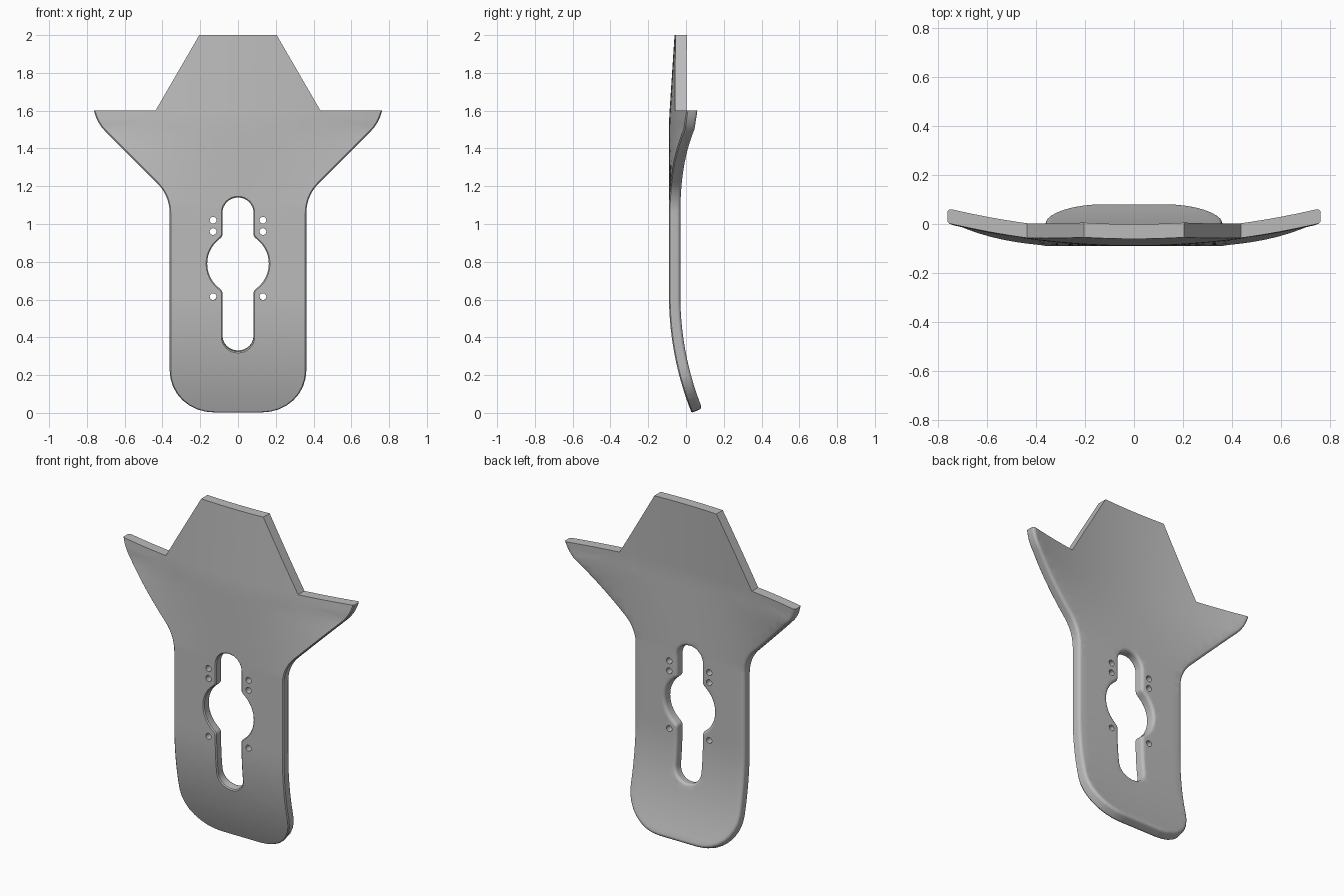
import bpy, bmesh, math
from mathutils import Vector

cube = bpy.data.objects.get("Cube")
if cube:
    bpy.data.objects.remove(cube, do_unlink=True)

THICK = 0.06
FRONT = -0.09
BEND_Z, BEND_R = 0.62, 1.66
SHOULDER = 1.6


def rounded(corners, steps=8):
    """Closed polygon with each corner (x, z, radius) replaced by an arc."""
    out = []
    for i, (x, z, r) in enumerate(corners):
        p = Vector((x, z))
        if r == 0:
            out.append(p)
            continue
        a = (Vector(corners[i - 1][:2]) - p).normalized()
        b = (Vector(corners[(i + 1) % len(corners)][:2]) - p).normalized()
        half = a.angle(b) / 2
        centre = p + (a + b).normalized() * r / math.sin(half)
        start = p + a * r / math.tan(half) - centre
        end = p + b * r / math.tan(half) - centre
        sweep = math.pi - 2 * half
        for k in range(steps + 1):
            t = k / steps
            out.append(centre + (start * math.sin((1 - t) * sweep)
                                 + end * math.sin(t * sweep)) / math.sin(sweep))
    return out


def mirrored(half):
    return half + [(-x, z, r) for x, z, r in reversed(half)]


def inset(loop, dist):
    """Move a loop into the material, leaving the straight top cuts in place."""
    def edge(p, q):
        d = (q - p).normalized()
        cut = min(p.y, q.y) > SHOULDER - 0.005
        return Vector((-d.y, d.x)), 0 if cut else dist
    out = []
    for i, p in enumerate(loop):
        n1, o1 = edge(loop[i - 1], p)
        n2, o2 = edge(p, loop[(i + 1) % len(loop)])
        det = n1.x * n2.y - n1.y * n2.x
        if abs(det) < 0.01:
            out.append(p + (n1 + n2).normalized() * min(o1, o2))
        else:
            out.append(p + Vector((o1 * n2.y - o2 * n1.y, n1.x * o2 - n2.x * o1)) / det)
    return out


def bend(co):
    """Curl the lower end back and sweep the wings and top tab back."""
    x, v, z = co
    if z < BEND_Z:
        t = (BEND_Z - z) / BEND_R
        return Vector((x, FRONT + BEND_R * (1 - math.cos(t)) + v * math.cos(t),
                       BEND_Z - BEND_R * math.sin(t) + v * math.sin(t)))
    sweep = min(max((z - 1.1) / 0.4, 0), 1)
    tilt = max(z - 1.55, 0) * 0.065
    return Vector((x, FRONT + v + 0.156 * x * x * sweep + tilt, z))


# Outer outline, counter-clockwise
outline = rounded(mirrored([
    (0.362, -0.015, 0.235), (0.362, 1.15, 0.22), (0.742, 1.53, 0.22),
    (0.763, SHOULDER, 0), (0.437, SHOULDER, 0), (0.205, 2.0, 0)]))

# Keyhole slot: long rounded slot with a round opening
lobe = [(0.163 * math.cos(a), 0.79 + 0.163 * math.sin(a), 0)
        for a in (math.radians(-50 + 5 * k) for k in range(21))]
slot = rounded(mirrored([(0.082, 0.322, 0.08), (0.082, 0.645, 0.03)] + lobe
                        + [(0.082, 0.935, 0.03), (0.082, 1.14, 0.08)]))[::-1]

# Small screw holes
holes = []
for side in (-1, 1):
    for z in (0.615, 0.96, 1.02):
        holes.append([Vector((side * 0.132 + 0.018 * math.cos(a), z + 0.018 * math.sin(a)))
                      for a in (-math.tau * k / 16 for k in range(16))])

# Edge profile: (inset, depth), slight round in front, fuller round behind
soft, full = 0.006, 0.018
profile = [(soft, 0), (0, soft)]
for k in range(5):
    a = math.pi / 8 * k
    profile.append((full * (1 - math.cos(a)), THICK - full + full * math.sin(a)))
plain = [(0, 0), (0, THICK)]

bm = bmesh.new()
caps = ([], [])
for loop, prof in [(outline, profile), (slot, profile)] + [(h, plain) for h in holes]:
    rings = [[bm.verts.new((p.x, depth, p.y)) for p in inset(loop, d)] for d, depth in prof]
    n = len(loop)
    for lower, upper in zip(rings, rings[1:]):
        for i in range(n):
            j = (i + 1) % n
            bm.faces.new((lower[i], lower[j], upper[j], upper[i]))
    for cap, ring in zip(caps, (rings[0], rings[-1])):
        cap += [bm.edges.get((ring[i], ring[(i + 1) % n])) for i in range(n)]

# Front and back skins
for cap, facing in zip(caps, (-1, 1)):
    bmesh.ops.triangle_fill(bm, edges=cap, use_beauty=True, use_dissolve=False,
                            normal=(0, facing, 0))
bmesh.ops.remove_doubles(bm, verts=bm.verts, dist=0.00005)

# Slice the flat plate so that it bends smoothly
cuts = [((0, 0, 0.03 + 0.05 * k), (0, 0, 1)) for k in range(40)]
cuts += [((-0.72 + 0.06 * k, 0, 0), (1, 0, 0)) for k in range(25)]
for co, no in cuts:
    bmesh.ops.bisect_plane(bm, geom=bm.verts[:] + bm.edges[:] + bm.faces[:],
                           dist=0.0001, plane_co=co, plane_no=no)
bmesh.ops.triangulate(bm, faces=bm.faces[:])
for v in bm.verts:
    v.co = bend(v.co)
bmesh.ops.recalc_face_normals(bm, faces=bm.faces[:])

mesh = bpy.data.meshes.new("bent_plate")
bm.to_mesh(mesh)
bm.free()
plate = bpy.data.objects.new("bent_plate", mesh)
bpy.context.collection.objects.link(plate)

grey = bpy.data.materials.new("plain_grey")
grey.use_nodes = True
colour = (0.5, 0.5, 0.5, 1)
grey.diffuse_color = colour
grey.node_tree.nodes["Principled BSDF"].inputs["Base Color"].default_value = colour
mesh.materials.append(grey)

bpy.ops.object.select_all(action="DESELECT")
plate.select_set(True)
bpy.context.view_layer.objects.active = plate
bpy.ops.object.shade_smooth_by_angle(angle=math.radians(30))
